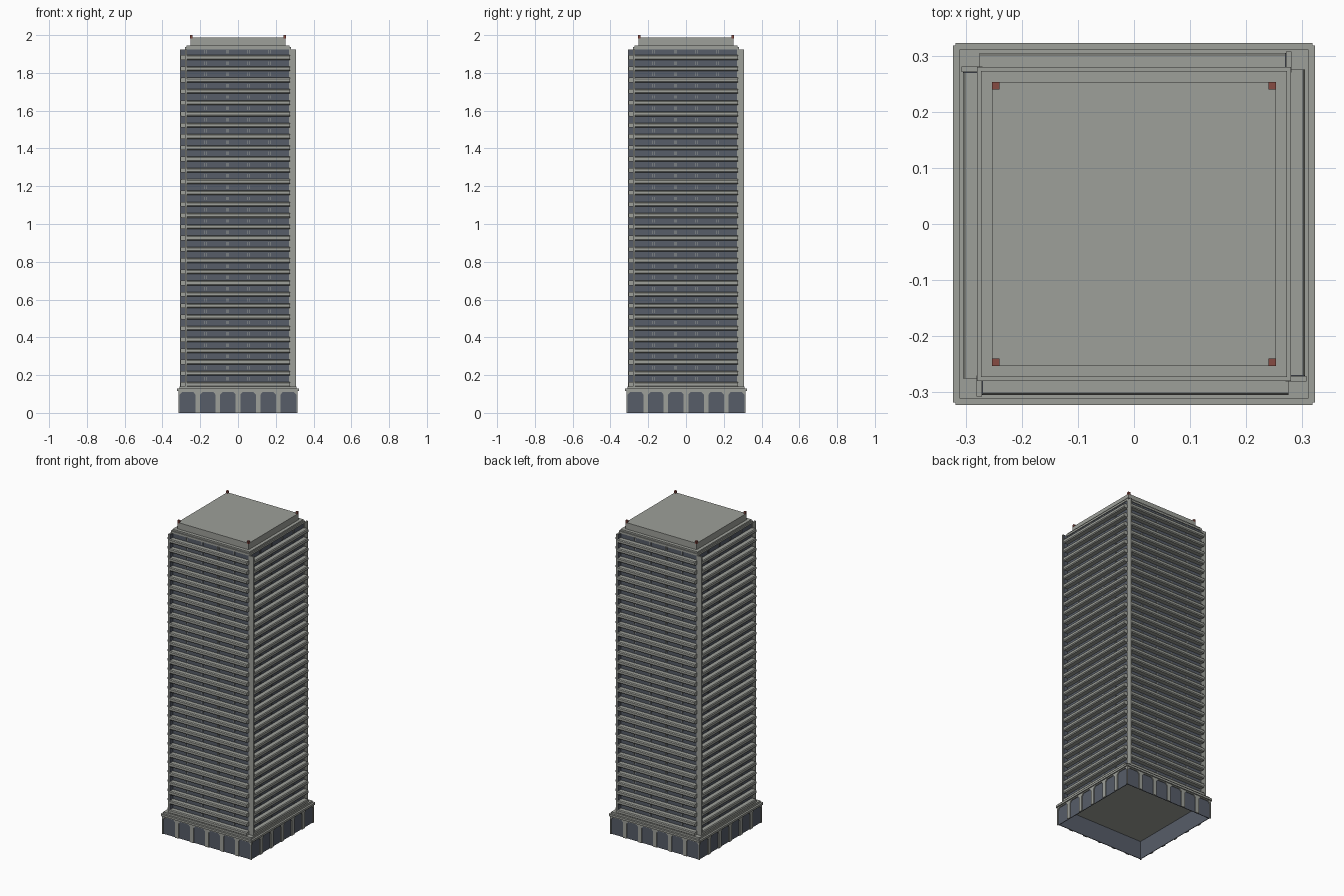
import bpy, bmesh, math
from mathutils import Matrix, Vector

cube = bpy.data.objects.get("Cube")
if cube:
    bpy.data.objects.remove(cube, do_unlink=True)


def material(name, r, g, b):
    m = bpy.data.materials.new(name)
    m.use_nodes = True
    m.diffuse_color = (r, g, b, 1)
    m.node_tree.nodes["Principled BSDF"].inputs["Base Color"].default_value = (r, g, b, 1)
    return m


STONE = material("pale stone", 0.34, 0.35, 0.32)
GLASS = material("blue grey glass", 0.095, 0.11, 0.14)
RED = material("dull red", 0.24, 0.07, 0.055)


def box(bm, x0, x1, y0, y1, z0, z1):
    size = Vector((x1 - x0, y1 - y0, z1 - z0))
    mid = Vector((x0 + x1, y0 + y1, z0 + z1)) / 2
    bmesh.ops.create_cube(bm, size=1, matrix=Matrix.Translation(mid) @ Matrix.Diagonal(size).to_4x4())


def prism(bm, points, shift):
    """Extrude a flat outline along a vector."""
    face = bm.faces.new([bm.verts.new(p) for p in points])
    out = bmesh.ops.extrude_face_region(bm, geom=[face], use_keep_orig=True)
    verts = [v for v in out["geom"] if isinstance(v, bmesh.types.BMVert)]
    bmesh.ops.translate(bm, verts=verts, vec=shift)


def finish(name, bm, mat, four_sides=False):
    if four_sides:
        original = bm.verts[:] + bm.edges[:] + bm.faces[:]
        for k in range(1, 4):
            copy = bmesh.ops.duplicate(bm, geom=original)["geom"]
            verts = [v for v in copy if isinstance(v, bmesh.types.BMVert)]
            bmesh.ops.rotate(bm, verts=verts, cent=(0, 0, 0),
                             matrix=Matrix.Rotation(k * math.pi / 2, 3, 'Z'))
    bmesh.ops.recalc_face_normals(bm, faces=bm.faces[:])
    mesh = bpy.data.meshes.new(name)
    bm.to_mesh(mesh)
    bm.free()
    mesh.materials.append(mat)
    ob = bpy.data.objects.new(name, mesh)
    bpy.context.collection.objects.link(ob)
    return ob


def slab(name, half, z0, z1, mat=STONE):
    bm = bmesh.new()
    box(bm, -half, half, -half, half, z0, z1)
    return finish(name, bm, mat)


FLOORS, PITCH, FIRST = 30, 0.0597, 0.15
BAY, DEEP = 0.275, 0.305

# Glazed core
slab("glass_core", BAY, 0.13, 1.93, GLASS)

# Projecting floor bands with softened edges
bm = bmesh.new()
outline = [(BAY - 0.01, -0.0125), (0.301, -0.0125), (DEEP, -0.007),
           (DEEP, 0.007), (0.301, 0.0125), (BAY - 0.01, 0.0125)]
for i in range(FLOORS):
    z = FIRST + i * PITCH
    prism(bm, [(-BAY, -d, z + h) for d, h in outline], (2 * BAY, 0, 0))
finish("floor_bands", bm, STONE, True)

# One closing fin per side, glazed on its inner face
bm = bmesh.new()
box(bm, -0.281, -0.271, -0.307, -0.27, 0.135, 1.925)
finish("corner_fins", bm, STONE, True)
bm = bmesh.new()
box(bm, -0.272, -0.269, -0.304, -0.27, 0.14, 1.922)
finish("fin_glazing", bm, GLASS, True)

# Short paired mullions on each storey
bm = bmesh.new()
for i in range(FLOORS):
    z = FIRST + (i + 0.5) * PITCH
    for x in (-0.17, -0.058, 0.054, 0.165):
        for side in (-0.005, 0.005):
            box(bm, x + side - 0.0015, x + side + 0.0015, -0.278, -0.27, z - 0.009, z + 0.009)
finish("mullions", bm, STONE, True)

# Base: hollow glass walls behind an arcade
bm = bmesh.new()
box(bm, -0.31, 0.306, -0.31, -0.306, 0, 0.122)
finish("base_glass", bm, GLASS, True)

bm = bmesh.new()
half, top, spring = 0.316, 0.11, 0.096
points = [(-half, 0.125), (-half, 0)]
for i in range(6):
    mid = (i - 2.5) * 0.1062
    a, b = mid - 0.041, mid + 0.041
    if i == 0:
        a = -0.309
    if i == 5:
        b = 0.309
    points += [(a, 0), (a, spring), (a + 0.012, top), (b - 0.012, top), (b, spring), (b, 0)]
points += [(half, 0), (half, 0.125)]
prism(bm, [(x, -half, z) for x, z in points], (0, 0.007, 0))
finish("base_arcade", bm, STONE, True)

# Stepped ledge with notched corners
bm = bmesh.new()
box(bm, -0.318, 0.318, -0.323, 0.323, 0.116, 0.129)
box(bm, -0.323, 0.323, -0.318, 0.318, 0.116, 0.129)
finish("base_cornice", bm, STONE)
slab("base_ledge", 0.311, 0.128, 0.141)

# Roof tiers
slab("roof_cornice", 0.28, 1.923, 1.936)
slab("roof_step", 0.273, 1.935, 1.946)
slab("roof_block", 0.252, 1.945, 1.987)

# Warning lights
bm = bmesh.new()
box(bm, -0.253, -0.24, -0.253, -0.24, 1.983, 2.0)
finish("roof_lights", bm, RED, True)
